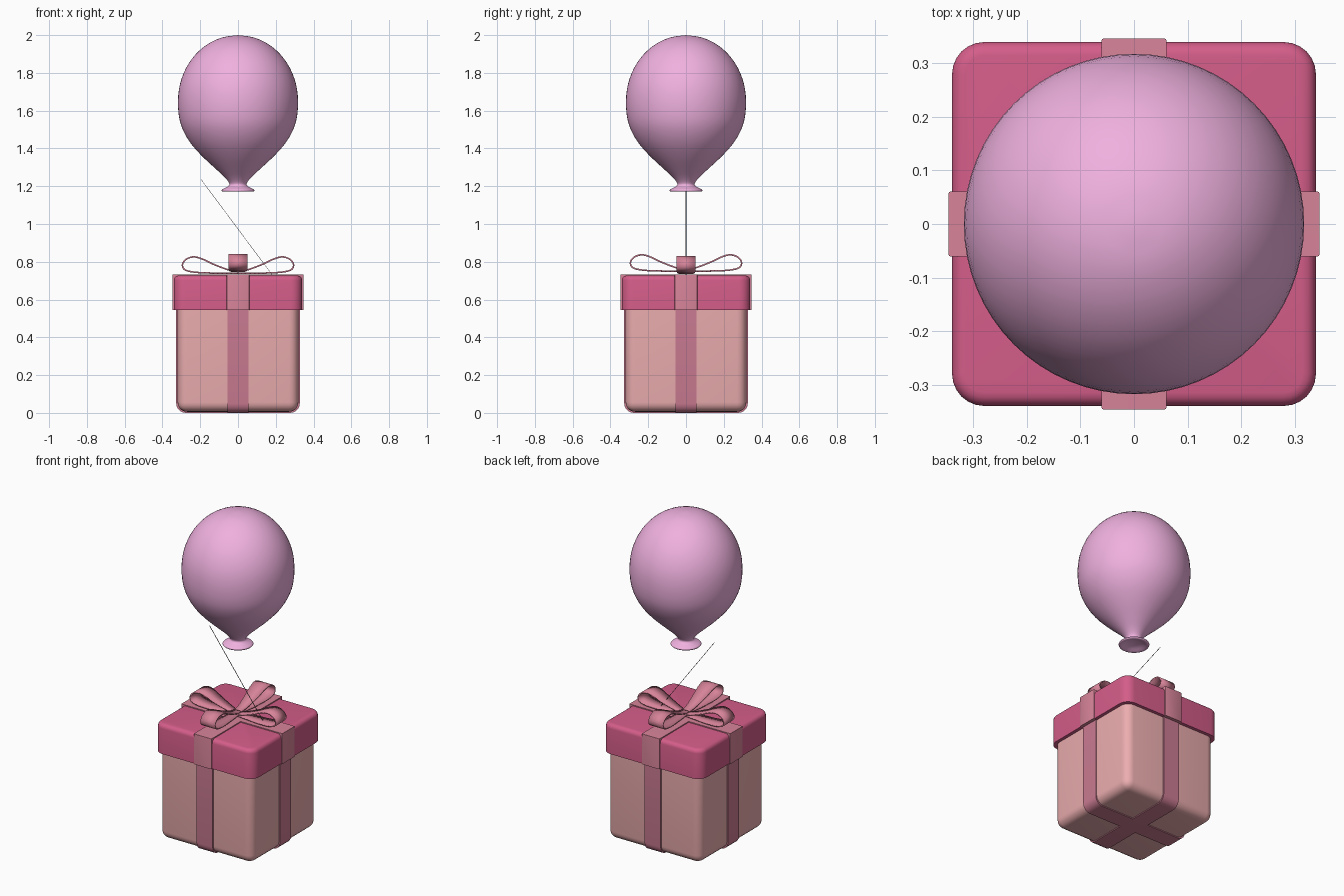
import bpy, bmesh, math
from mathutils import Vector, Matrix

if "Cube" in bpy.data.objects:
    bpy.data.objects.remove(bpy.data.objects["Cube"])


def material(name, rgb):
    m = bpy.data.materials.new(name)
    m.diffuse_color = (*rgb, 1)
    m.use_nodes = True
    m.node_tree.nodes["Principled BSDF"].inputs["Base Color"].default_value = m.diffuse_color
    return m


BALLOON = material("balloon_pink", (0.87, 0.44, 0.74))
BOX = material("box_pink", (0.84, 0.42, 0.43))
LID = material("lid_pink", (0.66, 0.11, 0.25))
BAND = material("band_pink", (0.60, 0.20, 0.29))
BOW = material("bow_pink", (0.68, 0.23, 0.32))
STRING = material("string_grey", (0.1, 0.1, 0.1))


def finish(name, bm, mat, angle=35):
    bmesh.ops.recalc_face_normals(bm, faces=bm.faces)
    mesh = bpy.data.meshes.new(name)
    bm.to_mesh(mesh)
    bm.free()
    mesh.materials.append(mat)
    ob = bpy.data.objects.new(name, mesh)
    bpy.context.collection.objects.link(ob)
    bpy.ops.object.select_all(action='DESELECT')
    ob.select_set(True)
    bpy.context.view_layer.objects.active = ob
    bpy.ops.object.shade_smooth_by_angle(angle=math.radians(angle))
    return ob


def box(hx, hy, z0, z1):
    bm = bmesh.new()
    bmesh.ops.create_cube(bm, size=1)
    for v in bm.verts:
        v.co = (v.co.x * 2 * hx, v.co.y * 2 * hy, z1 if v.co.z > 0 else z0)
    return bm


def bevel(bm, pick, width, segments=5):
    edges = [e for e in bm.edges if pick(e.verts[0].co, e.verts[1].co)]
    bmesh.ops.bevel(bm, geom=edges, offset=width, segments=segments,
                    profile=0.5, affect='EDGES', clamp_overlap=True)


def smooth_path(points, steps=5):
    # Catmull-Rom interpolation
    p = [Vector(q) for q in points]
    p = [2 * p[0] - p[1]] + p + [2 * p[-1] - p[-2]]
    out = []
    for i in range(1, len(p) - 2):
        a, b, c, d = p[i - 1:i + 3]
        for k in range(steps):
            t = k / steps
            out.append(0.5 * (2 * b + (c - a) * t + (2 * a - 5 * b + 4 * c - d) * t * t
                              + (3 * b - a - 3 * c + d) * t ** 3))
    return out + [p[-2]]


# Box body, rounded on all sides but the top
bm = box(0.32, 0.32, 0.006, 0.6)
bevel(bm, lambda a, b: min(a.z, b.z) < 0.1, 0.05)
finish("box_body", bm, BOX)

# Lid with rounded corners and a softened top rim
bm = box(0.34, 0.34, 0.545, 0.727)
bevel(bm, lambda a, b: abs(a.z - b.z) > 0.1, 0.06, 6)
bevel(bm, lambda a, b: min(a.z, b.z) > 0.72, 0.025, 4)
finish("lid", bm, LID)

# Crossing ribbon bands round the body and over the lid
for label, turn in (("front_back", 0), ("left_right", math.pi / 2)):
    rot = Matrix.Rotation(turn, 3, 'Z')
    bm = box(0.055, 0.327, 0, 0.56)
    bevel(bm, lambda a, b: abs(a.x - b.x) > 0.05 and a.z < 0.1, 0.05)
    bmesh.ops.transform(bm, matrix=rot.to_4x4(), verts=bm.verts)
    finish("body_band_" + label, bm, BAND)
    bm = box(0.061, 0.347, 0.544, 0.733)
    bevel(bm, lambda a, b: abs(a.z - b.z) > 0.1, 0.005, 2)
    bevel(bm, lambda a, b: abs(a.x - b.x) > 0.05 and a.z > 0.7, 0.025, 4)
    bmesh.ops.transform(bm, matrix=rot.to_4x4(), verts=bm.verts)
    finish("lid_band_" + label, bm, BOW)

# Four bow loops: distance out, height, half width
LOOP = [(0, 0.748, 0.022), (0.05, 0.757, 0.028), (0.13, 0.787, 0.04), (0.19, 0.815, 0.047),
        (0.235, 0.826, 0.05), (0.275, 0.813, 0.05), (0.294, 0.785, 0.05), (0.28, 0.757, 0.05),
        (0.22, 0.744, 0.046), (0.12, 0.740, 0.036), (0, 0.740, 0.022)]
for i, side in enumerate(("right", "back", "left", "front")):
    lift = 0.011 * (i % 2)
    bm = bmesh.new()
    rows = [[bm.verts.new((d, s * w, z + lift)) for s in (-1, 1)]
            for d, z, w in smooth_path(LOOP)]
    for (a, b), (c, d) in zip(rows, rows[1:]):
        bm.faces.new((a, b, d, c))
    bmesh.ops.rotate(bm, cent=(0, 0, 0), matrix=Matrix.Rotation(i * math.pi / 2, 3, 'Z'),
                     verts=bm.verts)
    ob = finish("bow_loop_" + side, bm, BOW, 50)
    mod = ob.modifiers.new("thickness", 'SOLIDIFY')
    mod.thickness = 0.008
    mod.offset = 0

# Balloon: revolved profile with neck and flared lip
crown = [(0.318 * math.sin(math.radians(a)), 1.65 + 0.35 * math.cos(math.radians(a)))
         for a in range(0, 91, 15)]
profile = crown + [(0.311, 1.56), (0.288, 1.49), (0.245, 1.42), (0.183, 1.352), (0.118, 1.292),
                   (0.07, 1.247), (0.046, 1.215), (0.052, 1.2), (0.083, 1.183), (0.085, 1.174),
                   (0.074, 1.172), (0.04, 1.185), (0, 1.19)]
bm = bmesh.new()
verts = [bm.verts.new((max(r, 0), 0, z)) for r, z in smooth_path(profile, 3)]
edges = [bm.edges.new(pair) for pair in zip(verts, verts[1:])]
bmesh.ops.spin(bm, geom=verts + edges, cent=(0, 0, 0), axis=(0, 0, 1),
               angle=2 * math.pi, steps=64, use_duplicate=False)
bmesh.ops.remove_doubles(bm, verts=bm.verts, dist=0.0005)
finish("balloon", bm, BALLOON, 60)

# Thin slanting string
top, low = Vector((-0.195, 0, 1.235)), Vector((0.18, 0, 0.732))
bm = box(0.0015, 0.001, -(top - low).length / 2, (top - low).length / 2)
rot = (top - low).to_track_quat('Z', 'Y').to_matrix().to_4x4()
bmesh.ops.transform(bm, matrix=Matrix.Translation((top + low) / 2) @ rot, verts=bm.verts)
finish("string", bm, STRING)
